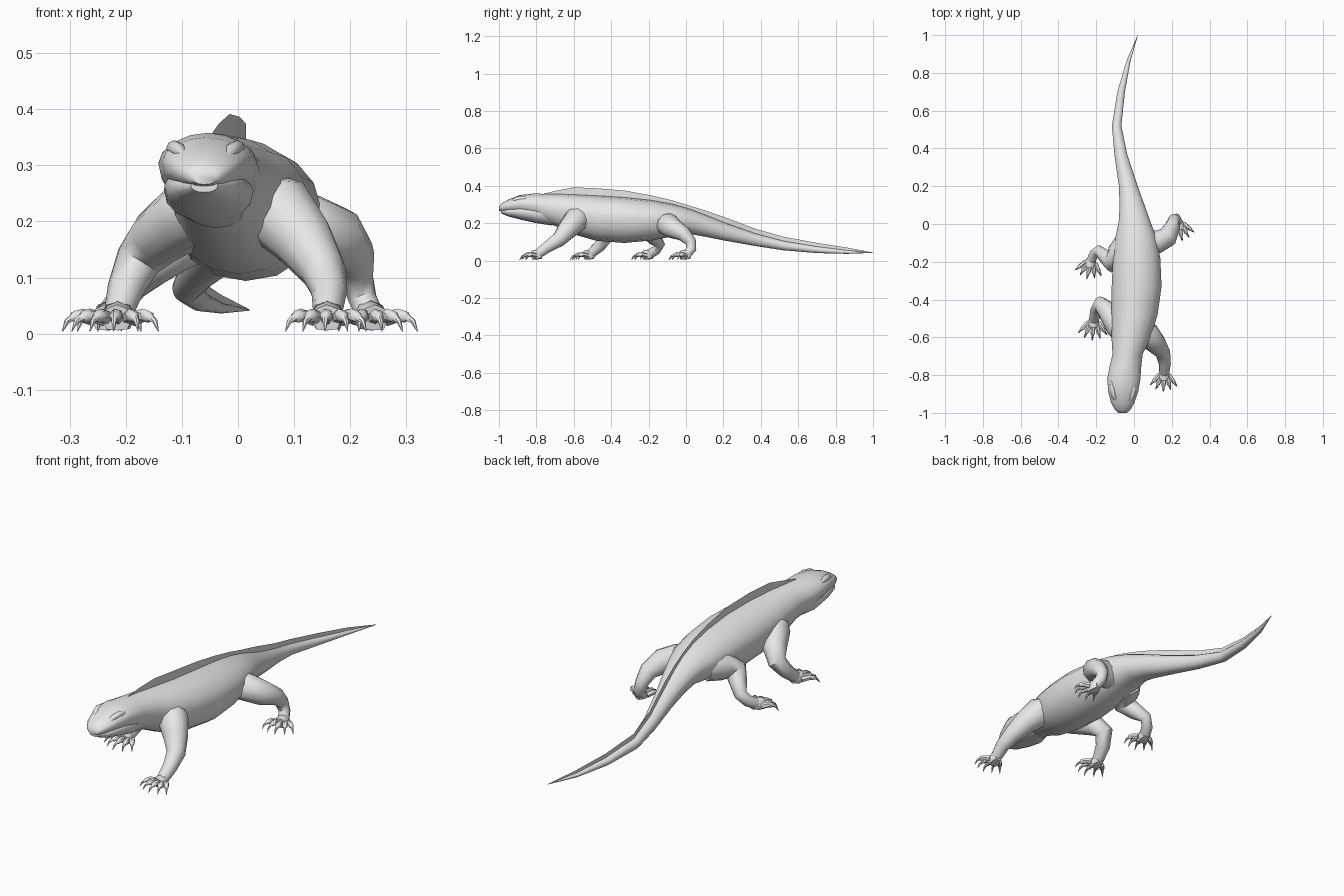
import bpy, bmesh, math
from mathutils import Vector

skin = bpy.data.materials.new("grey_skin")
skin.diffuse_color = (0.8, 0.8, 0.8, 1)


def finish(bm, name, angle=50, closed=True):
    if closed:
        bmesh.ops.recalc_face_normals(bm, faces=bm.faces)
    mesh = bpy.data.meshes.new(name)
    bm.to_mesh(mesh)
    bm.free()
    mesh.materials.append(skin)
    ob = bpy.data.objects.new(name, mesh)
    bpy.context.collection.objects.link(ob)
    bpy.ops.object.select_all(action='DESELECT')
    ob.select_set(True)
    bpy.context.view_layer.objects.active = ob
    bpy.ops.object.shade_smooth_by_angle(angle=math.radians(angle))
    return ob


def skin_rings(bm, rings):
    """Bridge rings of coordinates and cap both ends."""
    vs = [[bm.verts.new(c) for c in r] for r in rings]
    n = len(vs[0])
    for a, b in zip(vs, vs[1:]):
        for i in range(n):
            j = (i + 1) % n
            bm.faces.new((a[i], a[j], b[j], b[i]))
    bm.faces.new(vs[0])
    bm.faces.new(vs[-1])


def section(y, cx, hw, top, bot, n=16):
    """Cross-section widest above the middle, with a roof-like back."""
    mid = bot + 0.56 * (top - bot)
    ring = []
    for i in range(n):
        a = 2 * math.pi * i / n
        c, s = math.cos(a), math.sin(a)
        e = 2 / (1.85 if s > 0 else 2.2)
        h = (top - mid) if s > 0 else (mid - bot)
        ring.append((cx + hw * math.copysign(abs(c) ** e, c), y,
                     mid + h * math.copysign(abs(s) ** e, s)))
    return ring


def tube(bm, pts, n=8):
    """Round limb through (x, y, z, radius) points."""
    ps = [Vector(p[:3]) for p in pts]
    rings, side, old = [], None, None
    for i, p in enumerate(ps):
        t = (ps[min(i + 1, len(ps) - 1)] - ps[max(i - 1, 0)]).normalized()
        if side is None:
            side = t.orthogonal().normalized()
        else:
            side = old.rotation_difference(t) @ side
        old, up, r = t, t.cross(side), pts[i][3]
        rings.append([p + r * (math.cos(2 * math.pi * k / n) * side
                               + math.sin(2 * math.pi * k / n) * up) for k in range(n)])
    skin_rings(bm, rings)


# Body, head and tail: y, centre x, half width, top, bottom
body = [
    (-1.0, -0.06, 0.022, 0.290, 0.266), (-0.985, -0.06, 0.040, 0.306, 0.262),
    (-0.95, -0.06, 0.060, 0.326, 0.258), (-0.89, -0.057, 0.079, 0.350, 0.252),
    (-0.82, -0.054, 0.088, 0.358, 0.235), (-0.76, -0.046, 0.084, 0.357, 0.205),
    (-0.69, -0.034, 0.080, 0.356, 0.182), (-0.60, -0.015, 0.104, 0.353, 0.140),
    (-0.48, 0.003, 0.122, 0.347, 0.106), (-0.33, 0.014, 0.132, 0.338, 0.094),
    (-0.18, 0.014, 0.125, 0.322, 0.108), (-0.07, 0.010, 0.108, 0.302, 0.130),
    (0.02, 0.002, 0.082, 0.276, 0.142), (0.10, -0.010, 0.066, 0.246, 0.128),
    (0.20, -0.030, 0.050, 0.205, 0.108), (0.37, -0.070, 0.034, 0.145, 0.078),
    (0.52, -0.092, 0.025, 0.105, 0.055), (0.70, -0.068, 0.020, 0.075, 0.040),
    (0.86, -0.030, 0.011, 0.055, 0.036), (1.0, 0.02, 0.001, 0.043, 0.041)]
bm = bmesh.new()
skin_rings(bm, [section(*s) for s in body])
finish(bm, "body")

# Lower jaw and throat, set in slightly below the mouth line
jaw = [(-0.988, -0.06, 0.024, 0.275, 0.252), (-0.95, -0.06, 0.053, 0.285, 0.236),
       (-0.88, -0.057, 0.074, 0.300, 0.218), (-0.80, -0.052, 0.080, 0.300, 0.200),
       (-0.72, -0.038, 0.060, 0.300, 0.188)]
bm = bmesh.new()
skin_rings(bm, [section(*s) for s in jaw])
finish(bm, "lower_jaw")

# Brow ridges over small eyes
for sgn, side in ((1, "right"), (-1, "left")):
    bm = bmesh.new()
    x = -0.058
    tube(bm, [(x + sgn * 0.034, -0.945, 0.312, 0.004), (x + sgn * 0.048, -0.91, 0.327, 0.013),
              (x + sgn * 0.056, -0.875, 0.331, 0.014), (x + sgn * 0.062, -0.82, 0.330, 0.004)])
    finish(bm, "brow_" + side)
    bm = bmesh.new()
    bmesh.ops.create_uvsphere(bm, u_segments=10, v_segments=6, radius=0.011)
    bmesh.ops.translate(bm, verts=bm.verts, vec=(x + sgn * 0.063, -0.895, 0.313))
    finish(bm, "eye_" + side)

# Thin crest sheet along the spine
crest_top = [0.357, 0.374, 0.391, 0.386, 0.374, 0.347, 0.320, 0.293, 0.268,
             0.234, 0.170, 0.127, 0.094, 0.069, 0.043]
bm = bmesh.new()
prev = None
for (y, cx, hw, top, bot), h in zip(body[5:], crest_top):
    pair = (bm.verts.new((cx, y, top - 0.001)), bm.verts.new((cx, y, h + 0.0005)))
    if prev:
        bm.faces.new((prev[0], pair[0], pair[1], prev[1]))
    prev = pair
finish(bm, "back_crest", closed=False)


def leg(name, path, heading, length):
    """Limb, flat paw and five clawed toes fanned round a heading."""
    bm = bmesh.new()
    tube(bm, path, 10)
    ax, ay, _, _ = path[-1]
    d = Vector((math.sin(heading), -math.cos(heading), 0))
    # paw
    tube(bm, [(ax - d.x * 0.02, ay - d.y * 0.02, 0.028, 0.018),
              (ax + d.x * 0.005, ay + d.y * 0.005, 0.030, 0.030),
              (ax + d.x * 0.035, ay + d.y * 0.035, 0.026, 0.026)], 8)
    for v in bm.verts:
        v.co.z = max(v.co.z, 0.006)
    # toes ending in down-curved claws
    for k in range(-2, 3):
        a = heading + k * 0.34
        u = Vector((math.sin(a), -math.cos(a), 0))
        o = Vector((ax, ay, 0)) + 0.009 * k * Vector((-d.y, d.x, 0))
        l = length * (1 - 0.07 * abs(k))
        pts = []
        for f, z, r in ((0.15, 0.026, 0.013), (0.5, 0.033, 0.012), (0.68, 0.030, 0.011),
                        (0.72, 0.029, 0.007), (0.88, 0.022, 0.005), (1.0, 0.004, 0.0008)):
            q = o + u * l * f
            pts.append((q.x, q.y, z, r))
        tube(bm, pts, 6)
    finish(bm, name)


leg("front_leg_right",
    [(0.03, -0.56, 0.235, 0.060), (0.075, -0.59, 0.215, 0.068), (0.118, -0.635, 0.165, 0.055),
     (0.152, -0.68, 0.112, 0.041), (0.163, -0.74, 0.074, 0.032), (0.160, -0.79, 0.036, 0.026)],
    -0.05, 0.10)
leg("front_leg_left",
    [(-0.04, -0.59, 0.225, 0.060), (-0.092, -0.54, 0.210, 0.062), (-0.145, -0.455, 0.170, 0.052),
     (-0.178, -0.425, 0.130, 0.042), (-0.200, -0.46, 0.080, 0.033), (-0.213, -0.51, 0.036, 0.026)],
    -0.08, 0.11)
leg("hind_leg_right",
    [(0.06, -0.10, 0.195, 0.065), (0.125, -0.095, 0.190, 0.062), (0.175, -0.07, 0.172, 0.056),
     (0.205, -0.01, 0.140, 0.040), (0.212, 0.025, 0.100, 0.030), (0.222, 0.030, 0.062, 0.026),
     (0.235, 0.005, 0.034, 0.025)],
    0.22, 0.10)
leg("hind_leg_left",
    [(-0.04, -0.10, 0.195, 0.065), (-0.085, -0.16, 0.185, 0.062), (-0.120, -0.205, 0.155, 0.052),
     (-0.155, -0.17, 0.118, 0.038), (-0.188, -0.14, 0.085, 0.028), (-0.212, -0.16, 0.055, 0.026),
     (-0.228, -0.195, 0.034, 0.025)],
    -0.22, 0.10)
